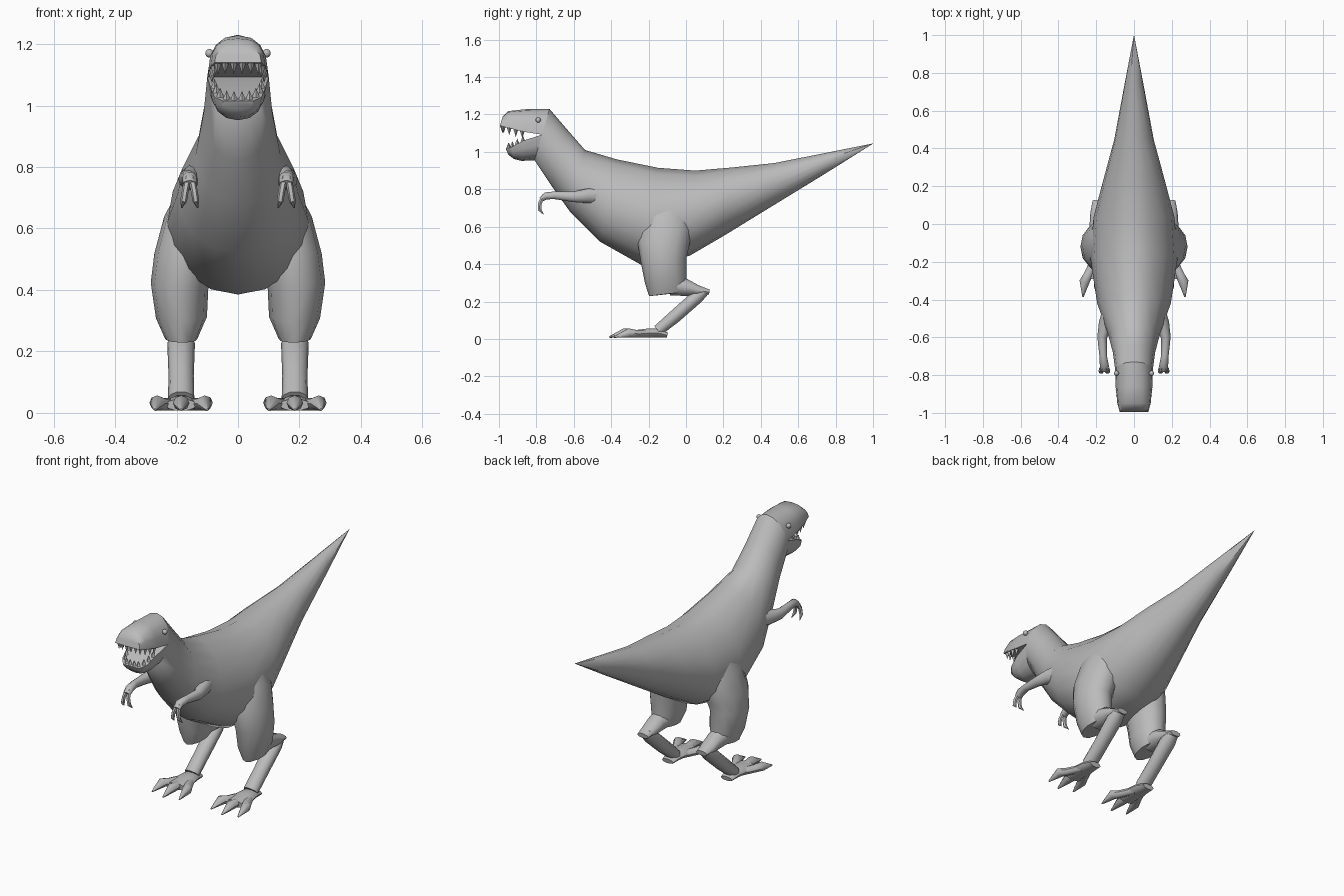
import bpy, bmesh, math
from mathutils import Vector

skin = bpy.data.materials.new("grey_skin")
skin.diffuse_color = (0.5, 0.5, 0.5, 1)


def finish(name, bm, mirror=False, angle=45):
    """Turn a bmesh into a named, shaded object, optionally mirrored over x."""
    bmesh.ops.remove_doubles(bm, verts=bm.verts, dist=0.0005)
    bmesh.ops.recalc_face_normals(bm, faces=bm.faces)
    me = bpy.data.meshes.new(name)
    bm.to_mesh(me)
    bm.free()
    me.materials.append(skin)
    ob = bpy.data.objects.new(name, me)
    bpy.context.collection.objects.link(ob)
    bpy.ops.object.select_all(action='DESELECT')
    ob.select_set(True)
    bpy.context.view_layer.objects.active = ob
    bpy.ops.object.shade_smooth_by_angle(angle=math.radians(angle))
    if mirror:
        m = ob.modifiers.new("mirror", 'MIRROR')
        m.use_mirror_merge = False
    return ob


def loft(bm, rings):
    """Bridge closed rings of points and cap both ends."""
    vs = [[bm.verts.new(p) for p in r] for r in rings]
    n = len(vs[0])
    for a, b in zip(vs, vs[1:]):
        for i in range(n):
            j = (i + 1) % n
            bm.faces.new((a[i], a[j], b[j], b[i]))
    bm.faces.new(vs[0])
    bm.faces.new(vs[-1])


def tube(bm, pts, n=10):
    """Loft ovals along a path; each entry is x, y, z, side radius, depth radius."""
    rings = []
    for i, p in enumerate(pts):
        c = Vector(p[:3])
        d = Vector(pts[min(i + 1, len(pts) - 1)][:3]) - Vector(pts[max(i - 1, 0)][:3])
        d.normalize()
        u = Vector((1, 0, 0))
        u = (u - d * u.dot(d)).normalized()
        v = d.cross(u)
        rings.append([c + u * p[3] * math.cos(2 * math.pi * k / n)
                      + v * p[4] * math.sin(2 * math.pi * k / n) for k in range(n)])
    loft(bm, rings)


def slice_pt(s, t, x):
    ty, tz, by, bz = s[:4]
    return Vector((x, ty + (by - ty) * t, tz + (bz - tz) * t))


# Body, neck and tail: slices as top y, z, bottom y, z, half width, sag
N = 16
slices = [
    (1.0, 1.045, 1.0, 1.044, 0.0005, 1), (0.75, 0.995, 0.73, 0.875, 0.05, 1),
    (0.47, 0.94, 0.42, 0.685, 0.105, 1), (0.25, 0.917, 0.2, 0.55, 0.165, 0.95),
    (0.05, 0.90, 0.02, 0.445, 0.215, 0.85), (-0.15, 0.915, -0.22, 0.385, 0.23, 0.85),
    (-0.37, 0.96, -0.46, 0.52, 0.195, 0.85), (-0.54, 1.01, -0.62, 0.68, 0.138, 0.95),
    (-0.64, 1.125, -0.72, 0.82, 0.112, 1), (-0.73, 1.23, -0.81, 0.955, 0.1, 1),
]
bm = bmesh.new()
loft(bm, [[slice_pt(s, ((1 - math.cos(2 * math.pi * k / N)) / 2) ** s[5],
                    s[4] * math.sin(2 * math.pi * k / N)) for k in range(N)]
          for s in slices])
finish("body", bm, angle=60)


# Jaws: half-oval slices with a flat mouth side
def jaw(name, secs, upper):
    b = bmesh.new()
    rings = []
    for s in secs:
        ring = []
        for k in range(9):
            a = math.pi * k / 8
            h = abs(math.sin(a)) ** s[5]
            c = math.cos(a)
            x = s[4] * math.copysign(abs(c) ** s[5], c)
            ring.append(slice_pt(s, 1 - h if upper else h, x))
        rings.append(ring)
    loft(b, rings)
    return finish(name, b, angle=50)


jaw("upper_jaw", [(-0.73, 1.23, -0.77, 1.0925, 0.1, 1),
                  (-0.86, 1.228, -0.865, 1.107, 0.097, 0.85),
                  (-0.95, 1.218, -0.95, 1.128, 0.088, 0.75),
                  (-0.98, 1.19, -0.995, 1.14, 0.076, 0.75)], True)
jaw("lower_jaw", [(-0.77, 1.0925, -0.81, 0.955, 0.1, 1),
                  (-0.87, 1.06, -0.88, 0.952, 0.09, 0.9),
                  (-0.93, 1.028, -0.92, 0.962, 0.077, 0.85),
                  (-0.963, 1.015, -0.95, 0.985, 0.05, 0.85)], False)


# Teeth: small pyramids along the jaw rims
def teeth(name, spots, length):
    b = bmesh.new()
    for x, y, z in spots:
        base = [b.verts.new((x + dx * 0.013, y + dy * 0.013, z))
                for dx, dy in ((1, 0), (0, 1), (-1, 0), (0, -1))]
        tip = b.verts.new((x, y, z + length))
        b.faces.new(base)
        for i in range(4):
            b.faces.new((base[i], base[(i + 1) % 4], tip))
    finish(name, b, mirror=True, angle=20)


teeth("upper_teeth", [(0.014, -0.982, 1.142), (0.042, -0.98, 1.142), (0.066, -0.975, 1.14),
                      (0.077, -0.945, 1.13), (0.082, -0.91, 1.12), (0.085, -0.875, 1.113)], -0.04)
teeth("lower_teeth", [(0.013, -0.95, 1.016), (0.037, -0.947, 1.018), (0.058, -0.928, 1.026),
                      (0.07, -0.902, 1.04), (0.076, -0.872, 1.055)], 0.032)

# Eyes
bm = bmesh.new()
bmesh.ops.create_uvsphere(bm, u_segments=10, v_segments=8, radius=0.014)
bmesh.ops.translate(bm, verts=bm.verts, vec=(0.093, -0.79, 1.17))
finish("eyes", bm, mirror=True)

# Arms with two-fingered hands
bm = bmesh.new()
tube(bm, [(0.11, -0.44, 0.77, 0.05, 0.06), (0.15, -0.53, 0.765, 0.038, 0.04),
          (0.168, -0.60, 0.76, 0.026, 0.03), (0.163, -0.70, 0.768, 0.02, 0.022),
          (0.157, -0.75, 0.765, 0.024, 0.02), (0.157, -0.775, 0.745, 0.022, 0.014)])
for s in (-1, 1):
    tube(bm, [(0.157 + s * 0.006, -0.76, 0.765, 0.012, 0.012),
              (0.157 + s * 0.014, -0.782, 0.725, 0.011, 0.011),
              (0.157 + s * 0.02, -0.782, 0.69, 0.011, 0.01),
              (0.157 + s * 0.026, -0.762, 0.667, 0.002, 0.002)], 6)
finish("arms", bm, mirror=True)

# Thighs
bm = bmesh.new()
tube(bm, [(0.12, -0.08, 0.74, 0.06, 0.09), (0.15, -0.10, 0.62, 0.092, 0.14),
          (0.176, -0.122, 0.50, 0.098, 0.137), (0.19, -0.12, 0.42, 0.094, 0.122),
          (0.184, -0.108, 0.31, 0.083, 0.112), (0.185, -0.10, 0.24, 0.052, 0.098)], 12)
finish("thighs", bm, mirror=True, angle=60)

# Lower legs: hock and shin
bm = bmesh.new()
tube(bm, [(0.185, -0.08, 0.285, 0.06, 0.055), (0.185, 0.0, 0.275, 0.05, 0.048),
          (0.185, 0.06, 0.26, 0.046, 0.03), (0.185, 0.125, 0.25, 0.034, 0.014)])
tube(bm, [(0.185, 0.105, 0.258, 0.034, 0.024), (0.185, 0.06, 0.226, 0.045, 0.038),
          (0.185, -0.06, 0.12, 0.041, 0.037), (0.185, -0.15, 0.045, 0.043, 0.032)])
finish("lower_legs", bm, mirror=True, angle=60)

# Feet: sole and three pointed toes
bm = bmesh.new()
tube(bm, [(0.185, -0.10, 0.02, 0.036, 0.014), (0.185, -0.15, 0.032, 0.045, 0.026),
          (0.185, -0.21, 0.031, 0.055, 0.025), (0.185, -0.29, 0.026, 0.05, 0.02)])
for s, tip in ((-1, -0.385), (0, -0.41), (1, -0.385)):
    tube(bm, [(0.185 + s * 0.02, -0.19, 0.028, 0.024, 0.02),
              (0.185 + s * 0.058, -0.27, 0.028, 0.024, 0.021),
              (0.185 + s * 0.077, tip + 0.08, 0.032, 0.027, 0.025),
              (0.185 + s * 0.085, tip, 0.01, 0.004, 0.004)], 8)
for v in bm.verts:
    v.co.z = max(v.co.z, 0.0)
finish("feet", bm, mirror=True)
